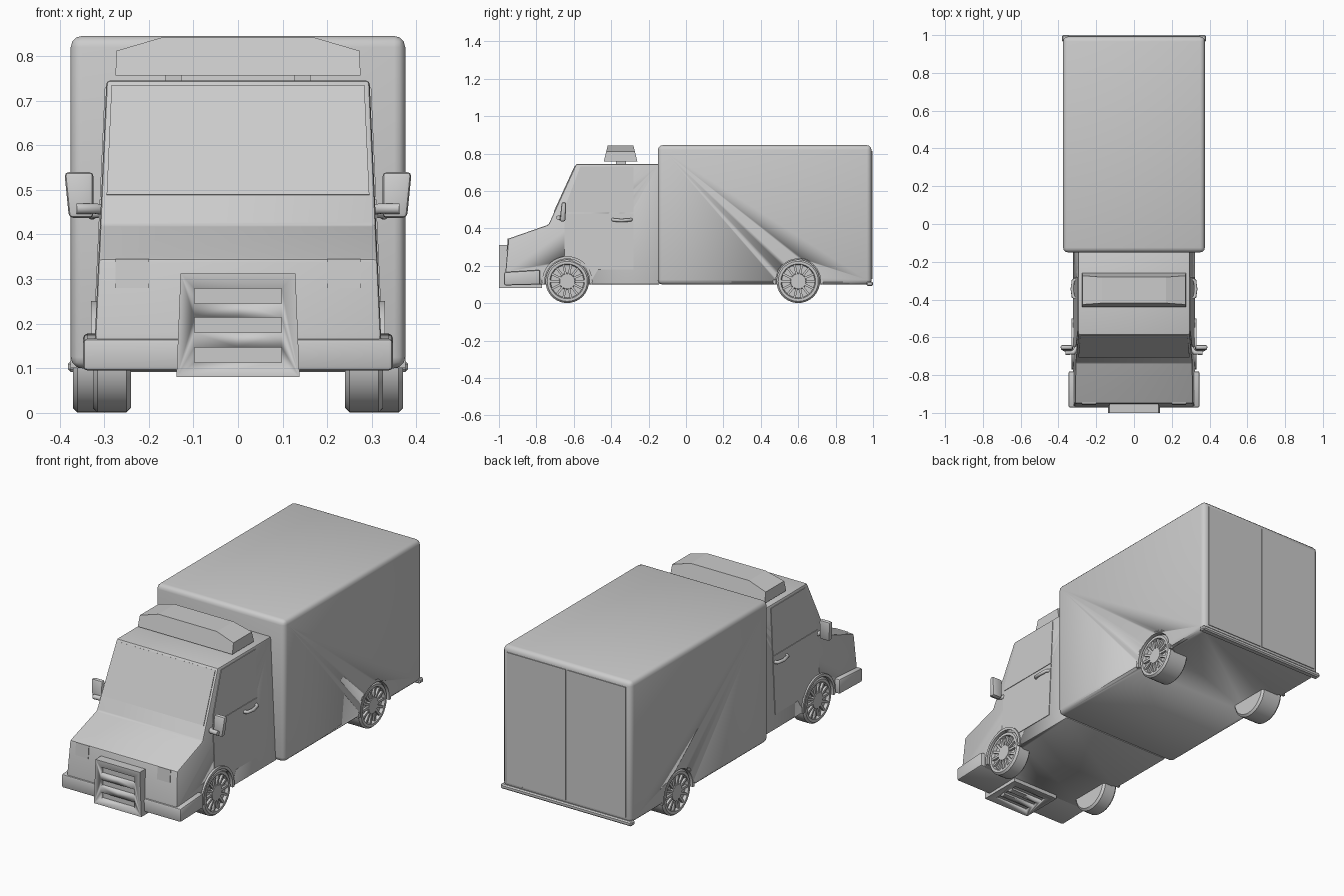
import bpy, bmesh, math
from mathutils import Matrix, Vector

if "Cube" in bpy.data.objects:
    bpy.data.objects.remove(bpy.data.objects["Cube"])

X_AXIS = Vector((1, 0, 0))


def cab_w(z):
    """Half width of the tapering cab at height z."""
    return 0.324 - (z - 0.1) * 0.045


def finish(name, bm, mirror=False, angle=30):
    bmesh.ops.remove_doubles(bm, verts=bm.verts, dist=1e-5)
    bmesh.ops.recalc_face_normals(bm, faces=bm.faces)
    me = bpy.data.meshes.new(name)
    bm.to_mesh(me)
    bm.free()
    ob = bpy.data.objects.new(name, me)
    bpy.context.collection.objects.link(ob)
    bpy.ops.object.select_all(action='DESELECT')
    ob.select_set(True)
    bpy.context.view_layer.objects.active = ob
    bpy.ops.object.shade_smooth_by_angle(angle=math.radians(angle))
    if mirror:
        ob.modifiers.new("mirror", 'MIRROR')
    return ob


def prism(name, pts, lo, hi, bevel=0, seg=2, mirror=False):
    """Side profile (y, z) spanned across x from lo(z) to hi(z)."""
    bm = bmesh.new()
    a = [bm.verts.new((lo(z), y, z)) for y, z in pts]
    b = [bm.verts.new((hi(z), y, z)) for y, z in pts]
    bm.faces.new(a)
    bm.faces.new(b)
    for i in range(len(pts)):
        j = (i + 1) % len(pts)
        bm.faces.new((a[i], a[j], b[j], b[i]))
    bmesh.ops.recalc_face_normals(bm, faces=bm.faces)
    if bevel:
        bmesh.ops.bevel(bm, geom=bm.edges[:], offset=bevel, segments=seg,
                        affect='EDGES', profile=0.5)
    return finish(name, bm, mirror)


def box(name, x0, x1, y0, y1, z0, z1, bevel=0, seg=2, mirror=False):
    return prism(name, [(y0, z0), (y1, z0), (y1, z1), (y0, z1)],
                 lambda z: x0, lambda z: x1, bevel, seg, mirror)


def tube(name, pts, radius):
    cu = bpy.data.curves.new(name, 'CURVE')
    cu.dimensions = '3D'
    cu.bevel_depth = radius
    cu.bevel_resolution = 3
    cu.use_fill_caps = True
    sp = cu.splines.new('POLY')
    sp.points.add(len(pts) - 1)
    for p, co in zip(sp.points, pts):
        p.co = (*co, 1)
    ob = bpy.data.objects.new(name, cu)
    bpy.context.collection.objects.link(ob)
    ob.modifiers.new("mirror", 'MIRROR')


def cut(target, cutter):
    cutter.hide_render = True
    cutter.display_type = 'WIRE'
    m = target.modifiers.new("cut", 'BOOLEAN')
    m.operation = 'DIFFERENCE'
    m.solver = 'EXACT'
    m.object = cutter


def spun(bm, profile, centre, start, sweep, steps, closed):
    """Spin an (x, radius) profile around an axle along x."""
    vs = [bm.verts.new(centre + Matrix.Rotation(start, 3, 'X') @ Vector((x, r, 0)))
          for x, r in profile]
    es = [bm.edges.new(e) for e in zip(vs, vs[1:])]
    if closed:
        es.append(bm.edges.new((vs[-1], vs[0])))
    bmesh.ops.spin(bm, geom=vs + es, cent=centre, axis=X_AXIS, angle=sweep, steps=steps)


# Cargo box with rear doors and sill
cargo = box("cargo_box", -0.375, 0.375, -0.15, 0.992, 0.1, 0.845, 0.025, 3)
box("rear_door", 0.003, 0.345, 0.985, 0.996, 0.13, 0.815, mirror=True)
box("rear_sill", -0.381, 0.381, 0.965, 1.0, 0.092, 0.116, 0.006, 1)

# Cab body
cab = prism("cab", [(-0.965, 0.1), (-0.965, 0.17), (-0.95, 0.345), (-0.735, 0.42),
                    (-0.587, 0.745), (-0.14, 0.745), (-0.14, 0.1)],
            lambda z: -cab_w(z), cab_w, 0.008)

# Windscreen, side windows, doors and headlights as thin raised panels
prism("windscreen", [(-0.707, 0.49), (-0.595, 0.735), (-0.585, 0.73), (-0.697, 0.485)],
      lambda z: -cab_w(z) + 0.012, lambda z: cab_w(z) - 0.012)
inner, outer = (lambda z: cab_w(z) - 0.01), (lambda z: cab_w(z) + 0.003)
prism("side_window", [(-0.645, 0.52), (-0.565, 0.73), (-0.28, 0.73), (-0.28, 0.485),
                      (-0.645, 0.485)], inner, outer, mirror=True)
prism("door", [(-0.65, 0.25), (-0.65, 0.48), (-0.28, 0.48), (-0.28, 0.18), (-0.52, 0.18)],
      inner, outer, mirror=True)
prism("headlight", [(-0.959, 0.28), (-0.953, 0.345), (-0.94, 0.345), (-0.94, 0.28)],
      lambda z: 0.2, lambda z: 0.275, mirror=True)

# Front bumper
prism("front_bumper", [(-0.972, 0.095), (-0.78, 0.1), (-0.78, 0.178), (-0.972, 0.166)],
      lambda z: -0.347, lambda z: 0.347, 0.009)

# Grille guard wrapping under the nose, with slots on both faces
guard = prism("grille_guard", [(-1, 0.08), (-1, 0.312), (-0.94, 0.312), (-0.94, 0.11),
                               (-0.77, 0.11), (-0.77, 0.08)],
              lambda z: -0.138 + (z - 0.08) * 0.04, lambda z: 0.138 - (z - 0.08) * 0.04)
bm = bmesh.new()
slots = [((0, -1, z), (0.196, 0.036, 0.034)) for z in (0.262, 0.197, 0.13)]
slots += [((0, y, 0.08), (0.196, 0.03, 0.02)) for y in (-0.945, -0.885, -0.825)]
for pos, size in slots:
    bmesh.ops.create_cube(bm, size=1, matrix=Matrix.LocRotScale(Vector(pos), None, Vector(size)))
cut(guard, finish("slot_cutter", bm))

# Roof light: chamfered bar that narrows towards the top, on two feet
bm = bmesh.new()
rings = []
for side in (-1, 1):
    rings.append([bm.verts.new((x, -0.35 + side * (0.09 - (z - 0.757) * 0.25), z))
                  for x, z in [(-0.275, 0.757), (0.275, 0.757), (0.272, 0.812),
                               (0.17, 0.842), (-0.17, 0.842), (-0.272, 0.812)]])
    bm.faces.new(rings[-1])
for i in range(6):
    j = (i + 1) % 6
    bm.faces.new((rings[0][i], rings[0][j], rings[1][j], rings[1][i]))
finish("roof_light", bm, angle=10)
box("roof_light_foot", 0.127, 0.162, -0.375, -0.32, 0.735, 0.765, mirror=True)

# Wing mirrors and door handles
prism("wing_mirror", [(-0.675, 0.437), (-0.645, 0.437), (-0.64, 0.54), (-0.665, 0.54)],
      lambda z: 0.324, lambda z: 0.379 + (z - 0.437) * 0.1, 0.01, mirror=True)
tube("mirror_arm", [(0.3, -0.65, 0.455), (0.32, -0.68, 0.458), (0.362, -0.682, 0.458)], 0.012)
tube("door_handle", [(0.3, -0.395, 0.448), (0.322, -0.385, 0.445), (0.327, -0.345, 0.442),
                     (0.322, -0.3, 0.445), (0.3, -0.29, 0.448)], 0.009)

# Wheels, arches and wells
for tag, y, X, width, body in (("front", -0.635, 0.325, 0.085, cab),
                               ("rear", 0.6, 0.37, 0.125, cargo)):
    c = Vector((0, y, 0.117))
    bm = bmesh.new()
    b = X - width
    spun(bm, [(b, 0), (b, 0.105), (b + 0.01, 0.116), (X - 0.01, 0.116), (X, 0.107),
              (X, 0.093), (X - 0.016, 0.088), (X - 0.016, 0.044), (X - 0.002, 0.04),
              (X - 0.002, 0)], c, 0, math.tau, 40, False)
    for i in range(14):
        m = (Matrix.Translation(c) @ Matrix.Rotation(i * math.tau / 14, 4, 'X')
             @ Matrix.Translation((X - 0.011, 0.065, 0)) @ Matrix.Diagonal((0.014, 0.052, 0.012, 1)))
        bmesh.ops.create_cube(bm, size=1, matrix=m)
    finish(tag + "_wheel", bm, mirror=True)

    bm = bmesh.new()
    section = [(X - 0.03, 0.12), (X + 0.005, 0.12), (X + 0.005, 0.134), (X - 0.03, 0.134)]
    spun(bm, section, c, math.radians(-7), math.radians(194), 28, True)
    bmesh.ops.holes_fill(bm, edges=[e for e in bm.edges if e.is_boundary], sides=4)
    finish(tag + "_wheel_arch", bm, mirror=True)

    ring = [(y + 0.124 * math.cos(a), 0.117 + 0.124 * math.sin(a))
            for a in (i * math.tau / 40 for i in range(40))]
    cut(body, prism(tag + "_well_cutter", ring, lambda z: X - 0.03, lambda z: X + 0.05,
                    mirror=True))
